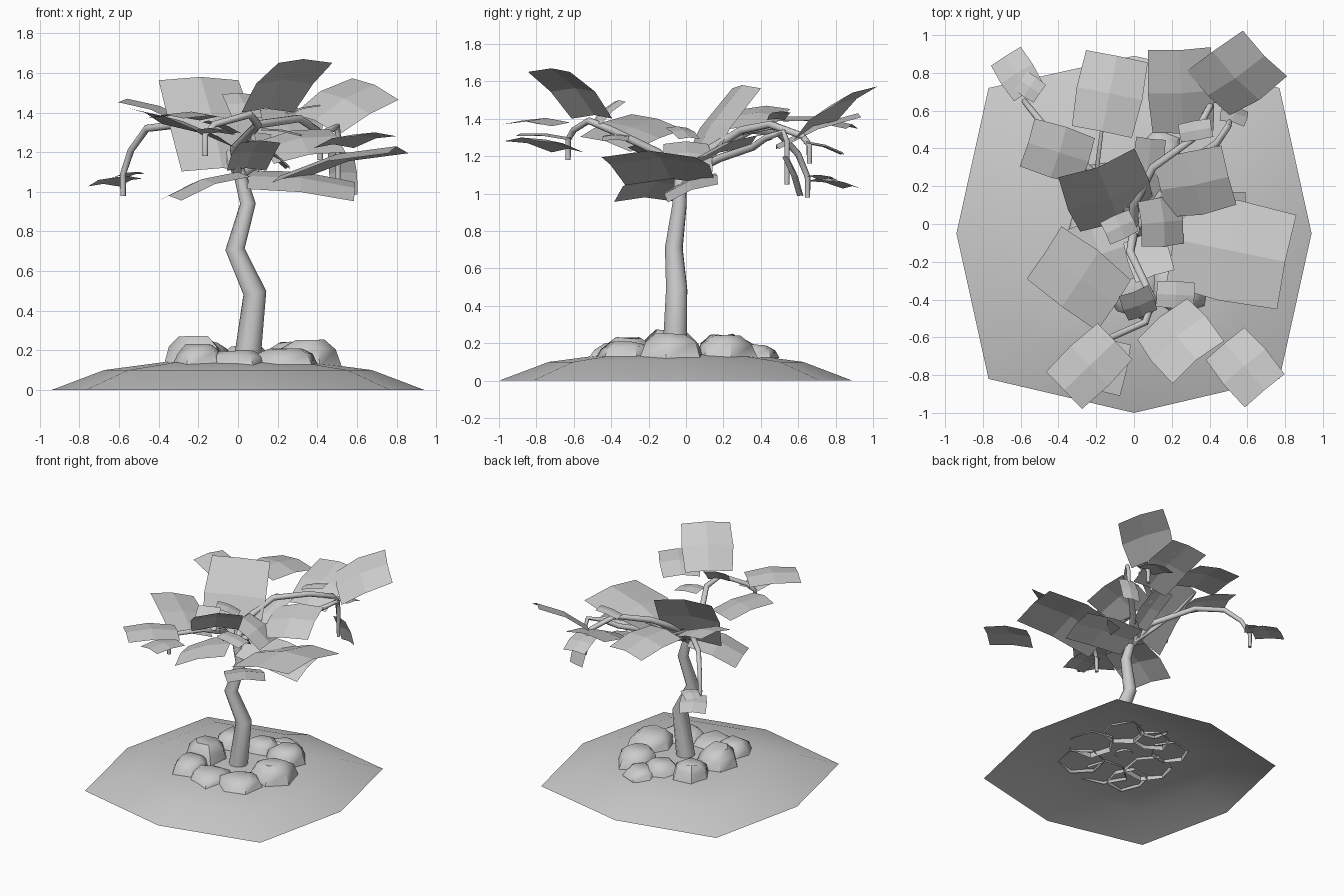
import bpy, bmesh, math, random
from mathutils import Vector, Matrix

random.seed(4)
if "Cube" in bpy.data.objects:
    bpy.data.objects.remove(bpy.data.objects["Cube"], do_unlink=True)

grey = bpy.data.materials.new("plain grey")
grey.use_nodes = True
grey.diffuse_color = (0.6, 0.6, 0.6, 1)
grey.node_tree.nodes["Principled BSDF"].inputs["Base Color"].default_value = (0.6, 0.6, 0.6, 1)


def finish(name, bm, smooth=None):
    """Turn a bmesh into a named object with the shared material."""
    mesh = bpy.data.meshes.new(name)
    bm.to_mesh(mesh)
    bm.free()
    mesh.materials.append(grey)
    obj = bpy.data.objects.new(name, mesh)
    bpy.context.collection.objects.link(obj)
    if smooth:
        shade(obj, smooth)


def shade(obj, degrees):
    bpy.ops.object.select_all(action='DESELECT')
    obj.select_set(True)
    bpy.context.view_layer.objects.active = obj
    bpy.ops.object.shade_smooth_by_angle(angle=math.radians(degrees))


def bridge(bm, low, high):
    n = len(low)
    for i in range(n):
        j = (i + 1) % n
        bm.faces.new((low[i], low[j], high[j], high[i]))


def limb(name, points, start, end, sides=2):
    """Tapered tube through a few points."""
    data = bpy.data.curves.new(name, 'CURVE')
    data.dimensions = '3D'
    data.bevel_depth = 1
    data.bevel_resolution = sides
    data.use_fill_caps = True
    spline = data.splines.new('POLY')
    spline.points.add(len(points) - 1)
    for i, (p, co) in enumerate(zip(spline.points, points)):
        p.co = (*co, 1)
        p.radius = start + (end - start) * i / (len(points) - 1)
    data.materials.append(grey)
    obj = bpy.data.objects.new(name, data)
    bpy.context.collection.objects.link(obj)
    bpy.ops.object.select_all(action='DESELECT')
    obj.select_set(True)
    bpy.context.view_layer.objects.active = obj
    bpy.ops.object.convert(target='MESH')
    shade(bpy.context.object, 50)


def leaf(name, base, tip, width, roll=0.0, bend=0.07):
    """Creased sheet from base to tip; a positive roll lowers its right edge."""
    base, tip = Vector(base), Vector(tip)
    along = tip - base
    side = along.cross(Vector((0, 0, 1))).normalized()
    side = Matrix.Rotation(roll, 3, along.normalized()) @ side
    up = side.cross(along).normalized()
    bm = bmesh.new()
    rows = []
    for t, wide in ((0, 0.95), (0.5, 1.04), (1, 0.98)):
        row = []
        for s in (-0.5, 0, 0.5):
            lift = bend * width * (1 - 4 * s * s - (2 * t - 1) ** 2)
            row.append(bm.verts.new(base + along * t + side * s * width * wide + up * lift))
        rows.append(row)
    for a, b in zip(rows, rows[1:]):
        for i in range(2):
            bm.faces.new((a[i], a[i + 1], b[i + 1], b[i]))
    finish(name, bm)


def rock(name, x, y, radius, top):
    """Chunky open-bottomed dome sunk into the mound."""
    bm = bmesh.new()
    turn = random.random()
    jitter = [random.uniform(0.88, 1.12) for _ in range(6)]
    rings = []
    for scale, z in ((1, 0.12), (0.82, 0.12 + (top - 0.12) * 0.65), (0.5, top)):
        ring = []
        for i, k in enumerate(jitter):
            a = turn + math.tau * i / 6
            ring.append(bm.verts.new((x + math.cos(a) * radius * scale * k,
                                      y + math.sin(a) * radius * scale * k,
                                      z + random.uniform(-0.015, 0.005))))
        rings.append(ring)
    bridge(bm, rings[0], rings[1])
    bridge(bm, rings[1], rings[2])
    bm.faces.new(rings[2])
    finish(name, bm, 48)


# Mound: open octagonal dome
outline = [(0, -1), (0.77, -0.82), (0.94, -0.05), (0.77, 0.72),
           (0, 0.89), (-0.77, 0.72), (-0.94, -0.05), (-0.77, -0.82)]
bm = bmesh.new()
rings = [[bm.verts.new((x * s, (y + 0.05) * s - 0.05, z)) for x, y in outline]
         for s, z in ((1, 0), (0.72, 0.1), (0.4, 0.14))]
for low, high in zip(rings, rings[1:]):
    bridge(bm, low, high)
peak = bm.verts.new((0, -0.05, 0.15))
for i in range(8):
    bm.faces.new((rings[2][i], rings[2][(i + 1) % 8], peak))
finish("mound", bm, 40)

# Ring of rocks around the trunk
for i, spec in enumerate([
        (-0.22, -0.08, 0.18, 0.27), (-0.18, 0.19, 0.15, 0.25), (0.04, 0.25, 0.14, 0.23),
        (0.14, 0.37, 0.12, 0.2), (0.28, 0.2, 0.17, 0.25), (0.35, -0.08, 0.19, 0.25),
        (0.24, -0.32, 0.17, 0.21), (0, -0.34, 0.18, 0.2), (-0.2, -0.31, 0.15, 0.23)]):
    rock(f"rock_{i + 1}", *spec)

# Trunk and hooked branches
limb("trunk", [(0.045, -0.06, 0.14), (0.085, -0.05, 0.49), (-0.015, -0.065, 0.71),
               (0.05, -0.035, 0.94), (0.0, -0.03, 1.12)], 0.068, 0.03, 3)
limb("front_branch", [(0, -0.03, 1.08), (-0.02, -0.15, 1.22), (0.1, -0.4, 1.34), (0.06, -0.52, 1.39),
                      (-0.12, -0.6, 1.34), (-0.165, -0.63, 1.29), (-0.165, -0.63, 1.18)], 0.024, 0.014)
limb("left_back_branch", [(0, -0.03, 1.08), (0, 0.1, 1.22), (0.1, 0.3, 1.34), (0.31, 0.45, 1.37),
                          (0.4, 0.62, 1.31), (0.415, 0.66, 1.26), (0.415, 0.66, 1.16)], 0.026, 0.014)
limb("left_hanging_branch", [(0.02, -0.02, 1.09), (0.16, 0.18, 1.19), (0.34, 0.36, 1.25), (0.44, 0.43, 1.3),
                             (0.5, 0.52, 1.33), (0.505, 0.54, 1.28), (0.505, 0.54, 1.05)], 0.024, 0.013)
limb("right_back_branch", [(0, -0.03, 1.08), (-0.06, 0.12, 1.22), (-0.3, 0.35, 1.34), (-0.46, 0.5, 1.32),
                           (-0.54, 0.6, 1.21), (-0.58, 0.65, 1.09), (-0.58, 0.65, 0.98)], 0.024, 0.014)
limb("back_twig", [(0, 0, 1.1), (-0.1, 0.12, 1.2), (-0.2, 0.27, 1.32), (-0.17, 0.5, 1.36)], 0.02, 0.01)

# Leaves at the crown
leaf("crown_upright_leaf", (-0.08, 0.01, 1.12), (-0.19, 0.3, 1.58), 0.44)
leaf("crown_left_leaf", (0.21, -0.08, 1.08), (0.8, -0.2, 1.23), 0.52)
leaf("crown_left_back_leaf", (0.14, 0.18, 1.22), (0.5, 0.25, 1.28), 0.35, 0.35)
leaf("crown_back_leaf", (0.05, 0.1, 1.16), (0.09, 0.45, 1.3), 0.16)
leaf("crown_small_leaf", (0.04, 0, 1.28), (0.26, 0.02, 1.13), 0.25)
leaf("crown_front_leaf", (0.04, -0.06, 1.12), (0.11, -0.27, 1.26), 0.22)
leaf("crown_low_right_leaf", (0, -0.1, 1.1), (-0.35, -0.22, 0.98), 0.36)
leaf("crown_low_left_leaf", (0.05, 0.02, 1.08), (0.59, 0.03, 1.02), 0.29, 0.35)
leaf("crown_right_leaf", (-0.1, -0.43, 1.28), (-0.47, -0.15, 1.4), 0.35, 0.25, 0.05)
leaf("crown_tiny_leaf", (0, 0.02, 1.3), (-0.15, -0.05, 1.36), 0.13)

# Leaves on the front branch
leaf("front_upright_leaf", (0.14, -0.49, 1.42), (0.33, -0.72, 1.67), 0.36)
leaf("front_left_leaf", (0.48, -0.63, 1.24), (0.69, -0.88, 1.3), 0.28)
leaf("front_right_leaf", (-0.1, -0.62, 1.38), (-0.37, -0.88, 1.39), 0.28)
leaf("front_lower_leaf", (-0.1, -0.62, 1.3), (-0.16, -0.89, 1.32), 0.18)
leaf("front_inner_leaf", (0.12, -0.37, 1.32), (0.32, -0.38, 1.29), 0.14)
leaf("front_tiny_leaf", (0.05, -0.49, 1.38), (0, -0.36, 1.5), 0.17)

# Leaves on the back branches
leaf("back_leaf", (-0.17, 0.49, 1.41), (-0.09, 0.89, 1.37), 0.34)
leaf("back_left_leaf", (0.26, 0.48, 1.26), (0.24, 0.92, 1.43), 0.34)
leaf("back_left_high_leaf", (0.39, 0.68, 1.36), (0.69, 0.89, 1.54), 0.36, 0.35)
leaf("back_left_lower_leaf", (0.42, 0.64, 1.28), (0.4, 0.84, 1.22), 0.18)
leaf("back_left_tiny_leaf", (0.24, 0.48, 1.4), (0.41, 0.51, 1.44), 0.1)
leaf("back_left_hanging_leaf", (0.52, 0.54, 1.2), (0.54, 0.62, 0.99), 0.14)
leaf("back_right_leaf", (-0.24, 0.33, 1.36), (-0.56, 0.43, 1.47), 0.27)
leaf("back_right_low_leaf", (-0.56, 0.7, 1.08), (-0.68, 0.89, 1.04), 0.19)
leaf("back_right_tiny_leaf", (-0.5, 0.69, 1.1), (-0.6, 0.76, 1.08), 0.12)
